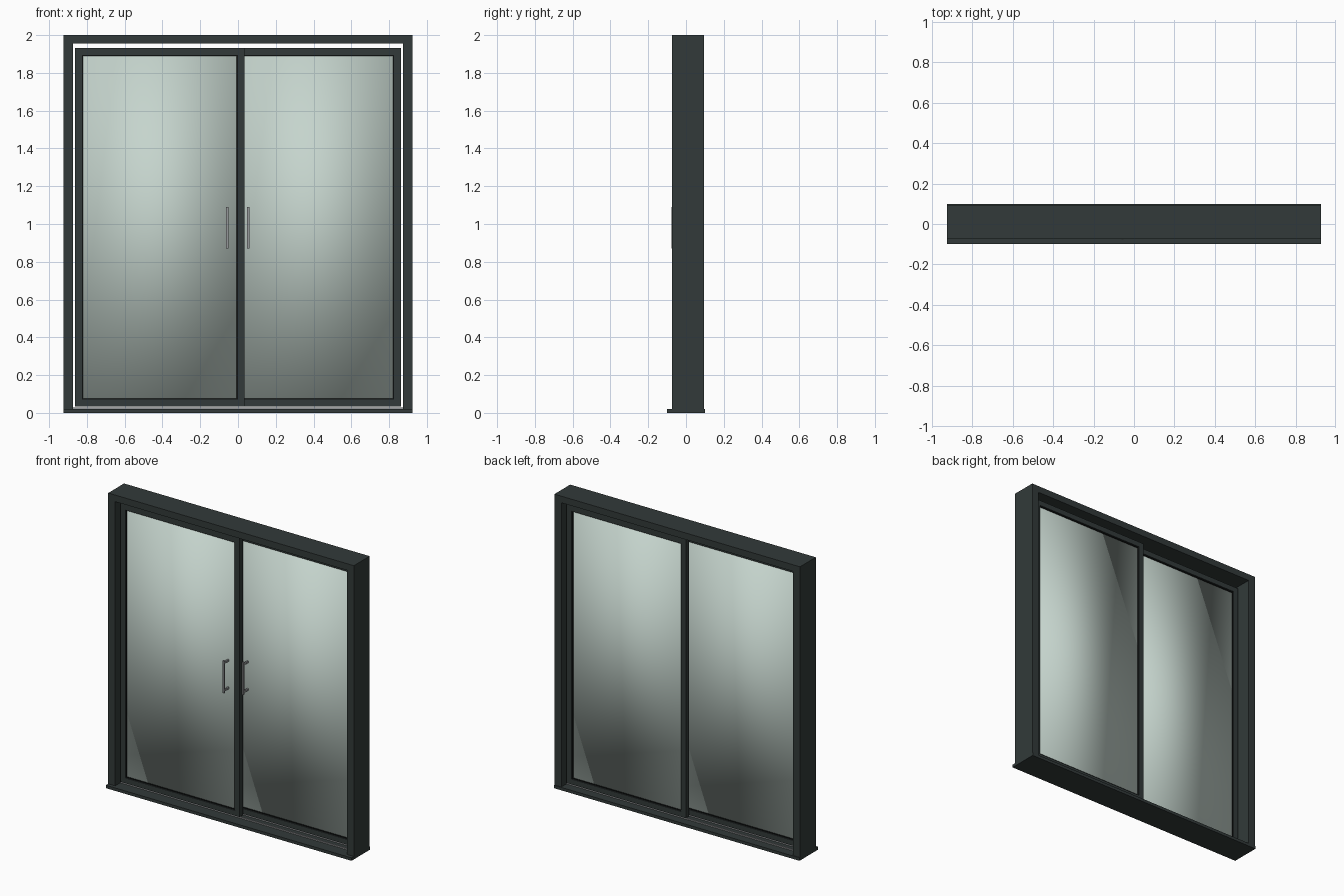
import bpy, bmesh
from mathutils import Vector

cube = bpy.data.objects.get("Cube")
if cube:
    bpy.data.objects.remove(cube, do_unlink=True)


def material(name, rgb, alpha=1.0, rough=0.5, metal=0.0):
    m = bpy.data.materials.new(name)
    m.use_nodes = True
    m.diffuse_color = (*rgb, alpha)
    node = next(n for n in m.node_tree.nodes if n.type == 'BSDF_PRINCIPLED')
    node.inputs["Base Color"].default_value = (*rgb, 1)
    node.inputs["Alpha"].default_value = alpha
    node.inputs["Roughness"].default_value = rough
    node.inputs["Metallic"].default_value = metal
    return m


FRAME = material("anthracite frame", (0.032, 0.042, 0.041))
GLASS = material("pale green glass", (0.56, 0.66, 0.61), alpha=0.8, rough=0.2)
RUBBER = material("black rubber", (0.006, 0.007, 0.007))
METAL = material("brushed metal", (0.30, 0.31, 0.32))


def boxes(name, mat, spans, smooth=False):
    """One object from boxes given as (x0, x1), (y0, y1), (z0, z1)."""
    bm = bmesh.new()
    for span in spans:
        lo, hi = (Vector(c) for c in zip(*span))
        verts = bmesh.ops.create_cube(bm, size=1)["verts"]
        bmesh.ops.scale(bm, vec=hi - lo, verts=verts)
        bmesh.ops.translate(bm, vec=(lo + hi) / 2, verts=verts)
    for f in bm.faces:
        f.smooth = smooth
    mesh = bpy.data.meshes.new(name)
    bm.to_mesh(mesh)
    bm.free()
    mesh.materials.append(mat)
    ob = bpy.data.objects.new(name, mesh)
    bpy.context.collection.objects.link(ob)
    return ob


def ring(x, y, z, w):
    """Four bars of width w around a rectangular opening."""
    (x0, x1), (z0, z1) = x, z
    return [((x0, x0 + w), y, z), ((x1 - w, x1), y, z),
            ((x0 + w, x1 - w), y, (z0, z0 + w)),
            ((x0 + w, x1 - w), y, (z1 - w, z1))]


HALF, INNER = 0.925, 0.873
DEPTH = (-0.075, 0.095)

# Outer frame and projecting sill
boxes("left_jamb", FRAME, [((INNER, HALF), DEPTH, (0.02, 2))])
boxes("right_jamb", FRAME, [((-HALF, -INNER), DEPTH, (0.02, 2))])
boxes("head", FRAME, [((-INNER, INNER), DEPTH, (1.955, 2))])
boxes("sill", FRAME, [((-HALF, HALF), (-0.1, 0.1), (0, 0.02))])


def sash(side, x, y_mid):
    """Sliding panel with gasket, glass and bottom track."""
    y = (y_mid - 0.0175, y_mid + 0.0175)
    z, w, lip = (0.034, 1.932), 0.036, 0.006
    boxes(side + "_sash", FRAME, ring(x, y, z, w))
    ix, iz = (x[0] + w, x[1] - w), (z[0] + 0.018, z[1] - w)
    boxes(side + "_gasket", RUBBER,
          ring(ix, (y_mid - 0.011, y_mid + 0.011), (z[0] + w, iz[1]), lip))
    boxes(side + "_glass", GLASS,
          [((ix[0] + lip, ix[1] - lip), (y_mid - 0.006, y_mid + 0.006),
            (z[0] + w + lip, iz[1] - lip))], smooth=True)
    boxes(side + "_track", METAL,
          [((-INNER, INNER), (y_mid - 0.005, y_mid + 0.005), (0.02, 0.028))])


def handle(side, x, y_glass):
    """Upright pull bar on two standoffs."""
    front = y_glass - 0.062
    grip = ((x - 0.006, x + 0.006), (front, front + 0.012), (0.87, 1.09))
    posts = [((x - 0.005, x + 0.005), (front + 0.012, y_glass), (z, z + 0.012))
             for z in (0.88, 1.068)]
    boxes(side + "_handle", METAL, [grip] + posts)


# The right panel runs on the front track, the left panel behind it
FRONT, REAR = -0.015, 0.035
sash("right", (-0.862, 0.035), FRONT)
sash("left", (-0.035, 0.862), REAR)
handle("right", -0.057, FRONT)
handle("left", 0.054, REAR)
